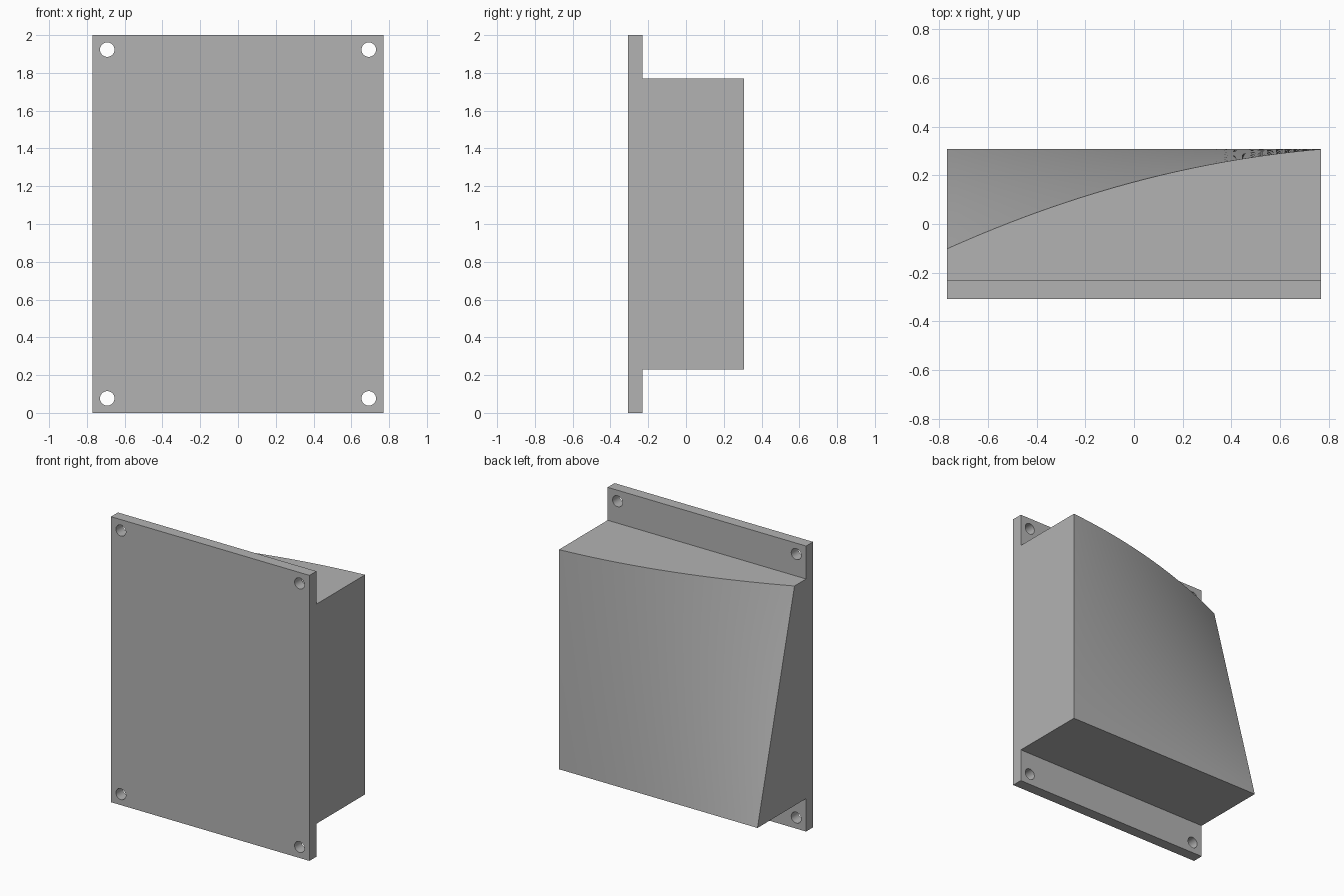
import bpy, bmesh, math
from mathutils import Matrix

cube = bpy.data.objects.get("Cube")
if cube:
    bpy.data.objects.remove(cube, do_unlink=True)

U = 1 / 13                     # plate thickness, the unit of the whole design
HALF_W, HALF_D, HEIGHT = 10 * U, 4 * U, 2.0
PLATE_BACK = -HALF_D + U

grey = bpy.data.materials.new("plain grey")
grey.use_nodes = True
grey.diffuse_color = (0.45, 0.45, 0.45, 1)
grey.node_tree.nodes["Principled BSDF"].inputs["Base Color"].default_value = grey.diffuse_color


def add_object(name, bm):
    bmesh.ops.recalc_face_normals(bm, faces=bm.faces)
    mesh = bpy.data.meshes.new(name)
    bm.to_mesh(mesh)
    bm.free()
    mesh.materials.append(grey)
    obj = bpy.data.objects.new(name, mesh)
    bpy.context.collection.objects.link(obj)
    return obj


def smooth(obj):
    bpy.ops.object.select_all(action="DESELECT")
    obj.select_set(True)
    bpy.context.view_layer.objects.active = obj
    bpy.ops.object.shade_smooth_by_angle(angle=math.radians(30))


# Mounting plate
bm = bmesh.new()
bmesh.ops.create_cube(bm, size=1)
for v in bm.verts:
    v.co.x *= 2 * HALF_W
    v.co.y = v.co.y * U - HALF_D + U / 2
    v.co.z = (v.co.z + 0.5) * HEIGHT
plate = add_object("mounting_plate", bm)

# Cutter for the four corner screw holes
bm = bmesh.new()
for x in (-9 * U, 9 * U):
    for z in (U, HEIGHT - U):
        place = Matrix.Translation((x, -HALF_D + U / 2, z)) @ Matrix.Rotation(math.pi / 2, 4, "X")
        bmesh.ops.create_cone(bm, cap_ends=True, segments=40, radius1=U / 2,
                              radius2=U / 2, depth=3 * U, matrix=place)
cutter = add_object("screw_hole_cutter", bm)
cutter.hide_render = True
cut = plate.modifiers.new("screw holes", "BOOLEAN")
cut.operation = "DIFFERENCE"
cut.solver = "EXACT"
cut.object = cutter
bpy.context.view_layer.objects.active = plate
bpy.ops.object.modifier_apply(modifier=cut.name)
bpy.data.objects.remove(cutter, do_unlink=True)
smooth(plate)

# Body: straight bottom edge blending up to a curved, receding top edge
bm = bmesh.new()
bmesh.ops.create_grid(bm, x_segments=40, y_segments=20, size=1)
for v in bm.verts:
    u, t = (1 - v.co.x) / 2, (v.co.y + 1) / 2
    recess = t * (0.13 * u + 0.28 * u * u)
    v.co = (v.co.x * HALF_W, HALF_D - recess, (3 + 20 * t) * U)
result = bmesh.ops.extrude_face_region(bm, geom=bm.faces[:])
for item in result["geom"]:
    if isinstance(item, bmesh.types.BMVert):
        item.co.y = PLATE_BACK
body = add_object("curved_body", bm)
smooth(body)
